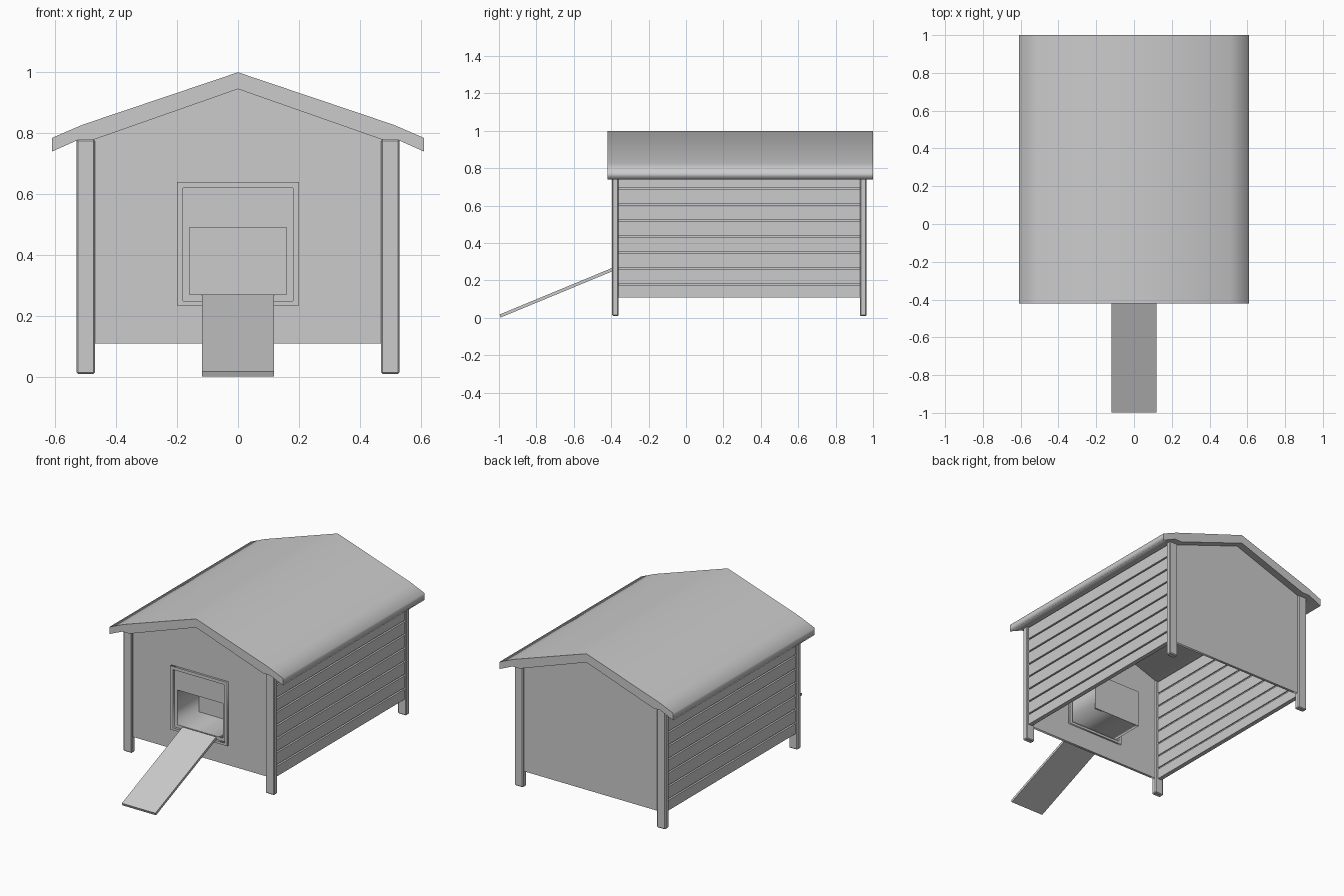
import bpy, math
from mathutils import Vector

if "Cube" in bpy.data.objects:
    bpy.data.objects.remove(bpy.data.objects["Cube"])


def plate(name, loops, y0, y1):
    """Flat XZ profile (later loops are holes) extruded from y0 to y1."""
    cu = bpy.data.curves.new(name, 'CURVE')
    cu.dimensions = '2D'
    cu.fill_mode = 'BOTH'
    cu.extrude = (y1 - y0) / 2
    for loop in loops:
        sp = cu.splines.new('POLY')
        sp.points.add(len(loop) - 1)
        for p, (x, z) in zip(sp.points, loop):
            p.co = (x, z, 0, 1)
        sp.use_cyclic_u = True
    ob = bpy.data.objects.new(name, cu)
    bpy.context.collection.objects.link(ob)
    ob.location.y = (y0 + y1) / 2
    ob.rotation_euler.x = math.pi / 2
    bpy.ops.object.select_all(action='DESELECT')
    bpy.context.view_layer.objects.active = ob
    ob.select_set(True)
    bpy.ops.object.convert(target='MESH')
    return bpy.context.object


def box(name, lo, hi):
    lo, hi = Vector(lo), Vector(hi)
    bpy.ops.mesh.primitive_cube_add(size=1, location=(lo + hi) / 2)
    ob = bpy.context.object
    ob.name = name
    ob.scale = hi - lo
    bpy.ops.object.transform_apply(location=False, rotation=False, scale=True)
    return ob


def rect(x, z0, z1):
    return [(-x, z0), (x, z0), (x, z1), (-x, z1)]


def mirrored(half):
    """Complete a right-hand profile whose ends lie on x = 0."""
    return half + [(-x, z) for x, z in reversed(half) if x > 0]


# Roof with flared eaves
upper = [(-0.61, 0.785), (-0.51, 0.828), (0, 1.0), (0.51, 0.828), (0.61, 0.785)]
lower = [(0.61, 0.74), (0.52, 0.78), (0.47, 0.78), (0, 0.945), (-0.47, 0.78), (-0.52, 0.78), (-0.61, 0.74)]
plate("roof", [upper + lower], -0.42, 1.0)

# Gable walls, the front one with a doorway
gable = mirrored([(0, 0.11), (0.48, 0.11), (0.48, 0.778), (0, 0.947)])
plate("front_wall", [gable, rect(0.18, 0.25, 0.62)], -0.382, -0.366)
plate("back_wall", [gable], 0.938, 0.954)

# Door frame, and the recessed panel around the opening
plate("door_frame", [rect(0.2, 0.235, 0.64), rect(0.18, 0.25, 0.62)], -0.395, -0.355)
plate("door_panel", [rect(0.181, 0.249, 0.621), rect(0.16, 0.27, 0.49)], -0.38, -0.368)

# Entrance box behind the opening
plate("entrance_box", [rect(0.168, 0.262, 0.498), rect(0.16, 0.27, 0.49)], -0.375, -0.16)
box("entrance_box_back", (-0.168, -0.165, 0.262), (0.168, -0.157, 0.498))

# Corner posts and grooved plank sides
for side, s in (("left", -1), ("right", 1)):
    for end, y0, y1 in (("front", -0.395, -0.36), ("back", 0.93, 0.965)):
        post = box(f"{end}_{side}_post", (min(s * 0.47, s * 0.53), y0, 0.01),
                   (max(s * 0.47, s * 0.53), y1, 0.78))
        bev = post.modifiers.new("edge", 'BEVEL')
        bev.width = 0.005
        bev.segments = 1
    box(f"{side}_wall_core", (s * 0.5 - 0.005, -0.362, 0.115), (s * 0.5 + 0.005, 0.932, 0.78))
    for i in range(8):
        z0 = 0.11 if i == 0 else 0.185 + (i - 1) * 0.0855
        z1 = min(0.175 + i * 0.0855, 0.79)
        box(f"{side}_plank_{i + 1}", (s * 0.503 - 0.014, -0.36, z0), (s * 0.503 + 0.014, 0.93, z1))

# Entrance ramp
a, b = Vector((0, -0.994, 0.01)), Vector((0, -0.385, 0.262))
ramp = box("entrance_ramp", (-0.118, -(b - a).length / 2, -0.0085), (0.118, (b - a).length / 2, 0.0085))
ramp.location = (a + b) / 2
ramp.rotation_euler.x = math.atan2(b.z - a.z, b.y - a.y)
